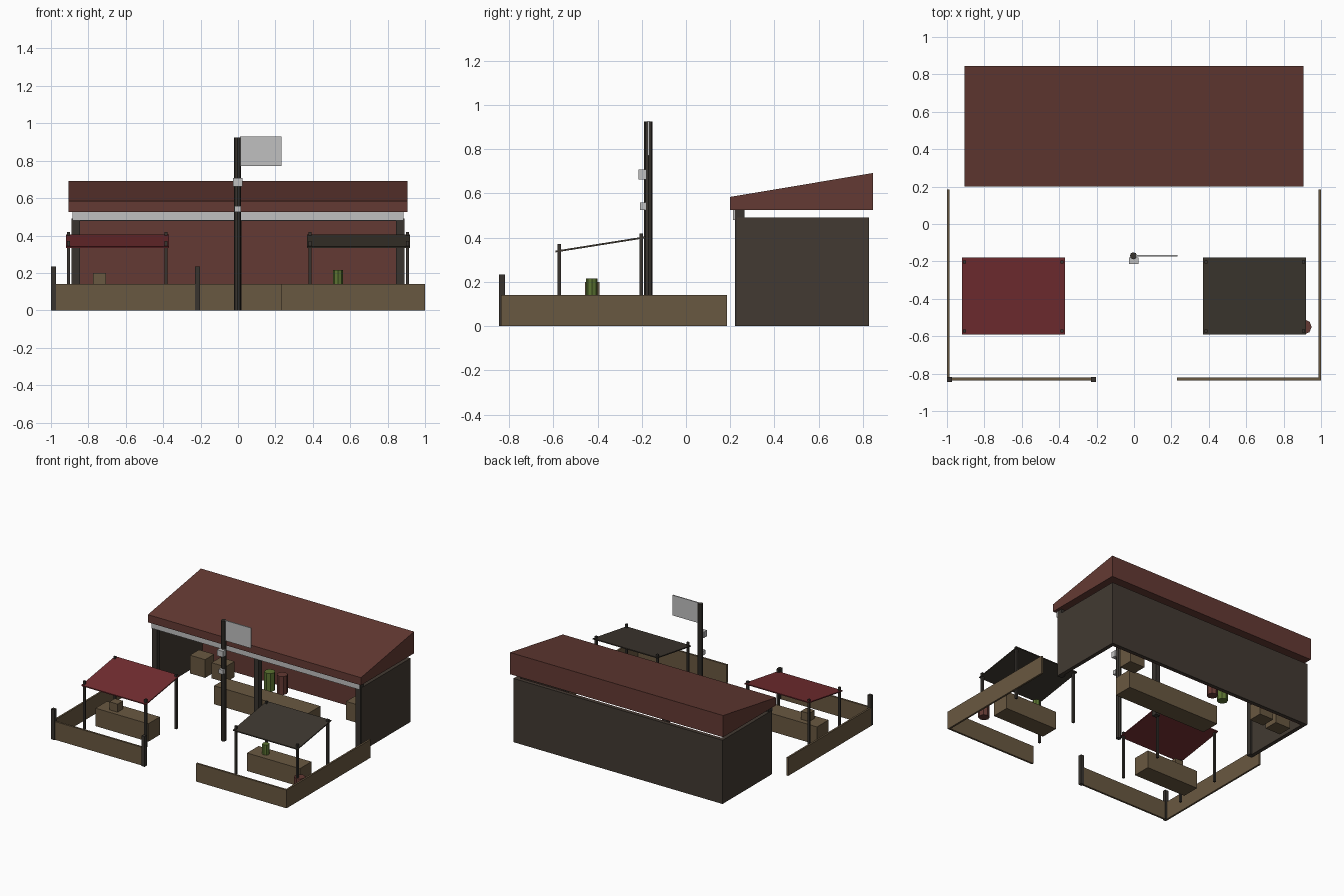
import bpy, bmesh, math

if "Cube" in bpy.data.objects:
    bpy.data.objects.remove(bpy.data.objects["Cube"])


def mat(name, r, g, b):
    m = bpy.data.materials.new(name)
    lin = [((c / 255 + 0.055) / 1.055) ** 2.4 for c in (r, g, b)]
    m.diffuse_color = (*lin, 1)
    m.use_nodes = True
    m.node_tree.nodes["Principled BSDF"].inputs["Base Color"].default_value = m.diffuse_color
    return m


RUST = mat("rust_red", 100, 58, 51)
WALL = mat("dark_wall", 66, 58, 50)
POST = mat("dark_metal", 56, 52, 47)
WOOD = mat("weathered_wood", 105, 88, 65)
CLOTH = mat("red_cloth", 116, 46, 49)
TARP = mat("dark_tarp", 62, 56, 48)
LIGHT = mat("pale_grey", 192, 192, 192)
GREEN = mat("olive_green", 92, 116, 50)


def finish(name, bm, material):
    bmesh.ops.recalc_face_normals(bm, faces=bm.faces)
    me = bpy.data.meshes.new(name)
    bm.to_mesh(me)
    bm.free()
    me.materials.append(material)
    ob = bpy.data.objects.new(name, me)
    bpy.context.collection.objects.link(ob)
    return ob


def prism(name, x0, x1, profile, material):
    """Extrude a (y, z) profile from x0 to x1."""
    bm = bmesh.new()
    face = bm.faces.new([bm.verts.new((x0, y, z)) for y, z in profile])
    out = bmesh.ops.extrude_face_region(bm, geom=[face])["geom"]
    bmesh.ops.translate(bm, vec=(x1 - x0, 0, 0),
                        verts=[v for v in out if isinstance(v, bmesh.types.BMVert)])
    return finish(name, bm, material)


def box(name, x, y, z, material):
    """Box from (min, max) pairs."""
    return prism(name, x[0], x[1],
                 [(y[0], z[0]), (y[1], z[0]), (y[1], z[1]), (y[0], z[1])], material)


def cylinder(name, x, y, z0, z1, r, material, sides=8):
    bm = bmesh.new()
    bmesh.ops.create_cone(bm, cap_ends=True, segments=sides, radius1=r, radius2=r, depth=z1 - z0)
    bmesh.ops.translate(bm, vec=(x, y, (z0 + z1) / 2), verts=bm.verts)
    return finish(name, bm, material)


# Shed: wedge roof, walls, red inner lining, front posts and beam
prism("shed_roof", -0.907, 0.907, [(0.2, 0.525), (0.845, 0.525), (0.845, 0.692), (0.2, 0.584)], RUST)
box("shed_back_wall", (-0.89, 0.89), (0.803, 0.827), (0, 0.49), WALL)
box("shed_back_lining", (-0.86, 0.86), (0.796, 0.803), (0, 0.49), RUST)
for side, s in (("left", -1), ("right", 1)):
    xs = sorted((s * 0.86, s * 0.89))
    box(f"shed_{side}_wall", xs, (0.23, 0.803), (0, 0.49), WALL)
for label, x in (("left", -0.866), ("middle", 0), ("right", 0.866)):
    box(f"shed_{label}_post", (x - 0.02, x + 0.02), (0.222, 0.262), (0, 0.525), POST)
box("shed_beam", (-0.885, 0.885), (0.222, 0.264), (0.478, 0.525), POST)
box("light_strip", (-0.885, 0.885), (0.213, 0.222), (0.48, 0.525), LIGHT)

# Goods in the shed
box("shed_counter", (-0.4, 0.4), (0.28, 0.43), (0, 0.142), WOOD)
box("crate_1", (-0.83, -0.70), (0.60, 0.71), (0, 0.14), WOOD)
box("crate_2", (-0.66, -0.54), (0.62, 0.73), (0, 0.12), WOOD)
box("crate_3", (0.50, 0.63), (0.60, 0.71), (0, 0.14), WOOD)
cylinder("green_barrel", -0.22, 0.70, 0, 0.14, 0.039, GREEN)
cylinder("red_barrel", -0.12, 0.71, 0, 0.14, 0.039, RUST)

# Market stalls: sloped canopy, four poles, table
for side, s, cloth in (("left", -1, CLOTH), ("right", 1, TARP)):
    x0, x1 = sorted((s * 0.37, s * 0.92))
    prism(f"{side}_canopy", x0, x1,
          [(-0.59, 0.333), (-0.18, 0.398), (-0.18, 0.406), (-0.59, 0.341)], cloth)
    for i, x in enumerate((x0 + 0.014, x1 - 0.014)):
        for end, y, h in (("front", -0.572, 0.37), ("back", -0.203, 0.418)):
            box(f"{side}_stall_{end}_pole_{i + 1}", (x - 0.008, x + 0.008),
                (y - 0.008, y + 0.008), (0, h), POST)
    box(f"{side}_stall_table", sorted((s * 0.42, s * 0.87)), (-0.49, -0.35), (0, 0.138), WOOD)

# Goods at the stalls
box("table_crate", (-0.775, -0.705), (-0.457, -0.39), (0.138, 0.2), WOOD)
cylinder("table_jar", 0.535, -0.425, 0.138, 0.216, 0.026, GREEN)
cylinder("stall_barrel", 0.91, -0.55, 0, 0.11, 0.04, RUST)

# Flag pole with two lamps
cylinder("flag_pole", -0.003, -0.17, 0, 0.925, 0.019, POST)
box("flag", (0.012, 0.232), (-0.174, -0.166), (0.772, 0.928), LIGHT)
box("upper_lamp", (-0.027, 0.023), (-0.215, -0.178), (0.662, 0.708), LIGHT)
box("lower_lamp", (-0.02, 0.016), (-0.208, -0.18), (0.525, 0.558), LIGHT)

# Fence with a front gap, posts on the left panel
for side, s in (("left", -1), ("right", 1)):
    box(f"{side}_fence", sorted((s * 0.986, s * 1.0)), (-0.837, 0.185), (0, 0.14), WOOD)
box("front_left_fence", (-0.99, -0.21), (-0.837, -0.822), (0, 0.14), WOOD)
box("front_right_fence", (0.23, 0.99), (-0.837, -0.822), (0, 0.14), WOOD)
for i, x in enumerate((-0.986, -0.217)):
    box(f"fence_post_{i + 1}", (x - 0.014, x + 0.014), (-0.845, -0.818), (0, 0.233), POST)
